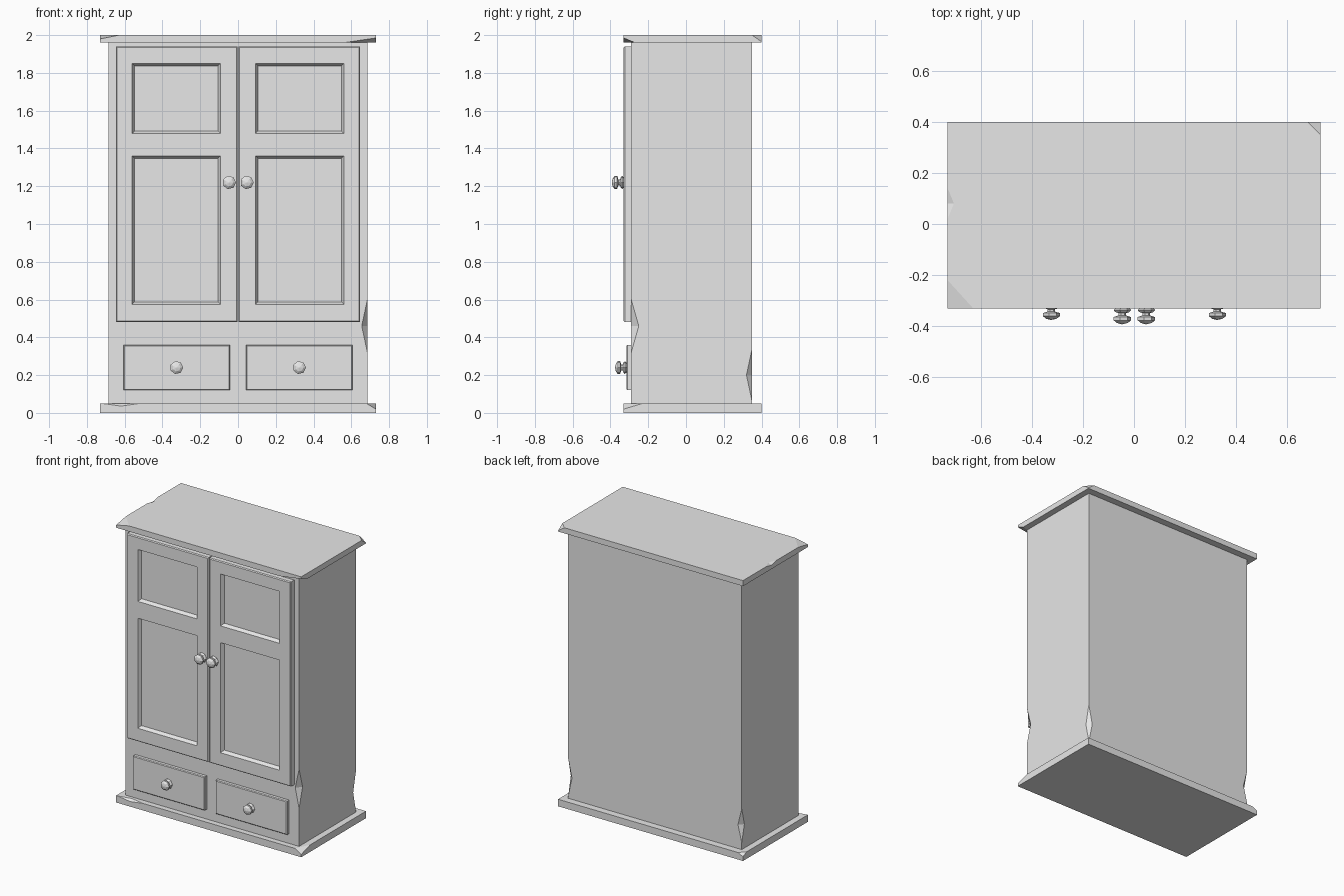
import bpy, bmesh, math
from mathutils import Vector, Matrix
from mathutils.geometry import normal

cube = bpy.data.objects.get("Cube")
if cube:
    bpy.data.objects.remove(cube, do_unlink=True)

GREY = (0.8, 0.8, 0.8, 1)
mat = bpy.data.materials.new("plain grey")
mat.use_nodes = True
mat.diffuse_color = GREY
mat.node_tree.nodes["Principled BSDF"].inputs["Base Color"].default_value = GREY


def finish(bm, name):
    bmesh.ops.recalc_face_normals(bm, faces=bm.faces)
    mesh = bpy.data.meshes.new(name)
    bm.to_mesh(mesh)
    bm.free()
    mesh.materials.append(mat)
    obj = bpy.data.objects.new(name, mesh)
    bpy.context.collection.objects.link(obj)
    return obj


def box(lo, hi):
    lo, hi = Vector(lo), Vector(hi)
    bm = bmesh.new()
    m = Matrix.Translation((lo + hi) / 2) @ Matrix.Diagonal((*(hi - lo), 1))
    bmesh.ops.create_cube(bm, size=1, matrix=m)
    return bm


def cut(bm, point, direction, clear=False):
    geom = bm.verts[:] + bm.edges[:] + bm.faces[:]
    bmesh.ops.bisect_plane(bm, geom=geom, plane_co=point, plane_no=direction,
                           clear_outer=clear)
    if clear:
        bmesh.ops.holes_fill(bm, edges=[e for e in bm.edges if e.is_boundary])


def chip(bm, corner, dx, dy, dz):
    # Slice a corner off, by its length along each edge
    c = Vector(corner)
    pts = [c + Vector(d) for d in ((dx, 0, 0), (0, dy, 0), (0, 0, dz))]
    n = normal(pts)
    if n.dot(c - pts[0]) < 0:
        n = -n
    cut(bm, pts[0], n, True)


def notch(obj, centre, size):
    # Carve a pointed dent out of an edge
    bm = bmesh.new()
    for axis in range(3):
        for s in (-1, 1):
            p = Vector(centre)
            p[axis] += s * size[axis]
            bm.verts.new(p)
    bmesh.ops.convex_hull(bm, input=bm.verts)
    cutter = finish(bm, "dent_cutter")
    cutter.hide_render = True
    mod = obj.modifiers.new("dent", "BOOLEAN")
    mod.operation, mod.solver, mod.object = "DIFFERENCE", "EXACT", cutter
    bpy.context.view_layer.objects.active = obj
    bpy.ops.object.modifier_apply(modifier=mod.name)
    bpy.data.objects.remove(cutter, do_unlink=True)


def bevel_front(bm, width):
    y = min(v.co.y for v in bm.verts)
    edges = [e for e in bm.edges if all(v.co.y < y + 1e-4 for v in e.verts)]
    bmesh.ops.bevel(bm, geom=edges, offset=width, segments=1, affect="EDGES")


def knob(name, x, y, z, r, length):
    # Lathed profile: foot, neck, head and blunt point
    profile = [(0.8, 0), (1, 0.12), (0.8, 0.24), (0.45, 0.3), (0.45, 0.45),
               (1, 0.55), (1, 0.75), (0.6, 0.92), (0, 1)]
    bm = bmesh.new()
    verts = [bm.verts.new((x + a * r, y - b * length, z)) for a, b in profile]
    edges = [bm.edges.new(p) for p in zip(verts, verts[1:])]
    bmesh.ops.spin(bm, geom=verts + edges, cent=(x, y, z), axis=(0, 1, 0),
                   angle=math.tau, steps=7, use_duplicate=False)
    bmesh.ops.remove_doubles(bm, verts=bm.verts, dist=1e-4)
    bmesh.ops.holes_fill(bm, edges=[e for e in bm.edges if e.is_boundary])
    finish(bm, name)


# Carcass with worn edges
body = finish(box((-.685, -.29, .05), (.685, .35, 1.96)), "cabinet_body")
notch(body, (.685, -.29, .46), (.03, .04, .14))
notch(body, (.685, .35, .2), (.03, .03, .14))
notch(body, (-.685, .35, .22), (.03, .03, .12))

# Top board with broken corners
bm = box((-.73, -.33, 1.96), (.73, .4, 2))
chip(bm, (-.73, -.33, 2), .1, .11, -.02)
chip(bm, (.73, -.33, 1.96), -.17, .06, .025)
chip(bm, (.73, .4, 2), -.05, -.05, -.035)
top = finish(bm, "top_board")
notch(top, (-.73, .08, 2), (.025, .06, .012))

# Base board
bm = box((-.73, -.33, 0), (.73, .4, .05))
chip(bm, (.73, -.33, .05), -.05, .1, -.03)
chip(bm, (-.73, .4, .05), .04, -.04, -.02)
base = finish(bm, "base_board")
notch(base, (-.62, -.33, .05), (.1, .02, .014))

for side, s in (("right", -1), ("left", 1)):
    # Door with two sunken panels
    x0, x1 = sorted((s * .003, s * .647))
    bm = box((x0, -.33, .48), (x1, -.288, 1.94))
    bevel_front(bm, .006)
    px = sorted((s * .093, s * .56))
    for x in px:
        cut(bm, (x, 0, 0), (1, 0, 0))
    for z in (.575, 1.36, 1.48, 1.85):
        cut(bm, (0, 0, z), (0, 0, 1))
    panels = []
    for f in bm.faces:
        c = f.calc_center_median()
        if f.normal.y < -.9 and px[0] < c.x < px[1] and (
                .575 < c.z < 1.36 or 1.48 < c.z < 1.85):
            panels.append(f)
    bmesh.ops.inset_individual(bm, faces=panels, thickness=.013, depth=-.025,
                               use_even_offset=True)
    finish(bm, side + "_door")
    knob(side + "_door_knob", s * .047, -.33, 1.22, .036, .063)

    # Drawer front
    x0, x1 = sorted((s * .043, s * .607))
    bm = box((x0, -.316, .12), (x1, -.288, .36))
    bevel_front(bm, .005)
    finish(bm, side + "_drawer")
    knob(side + "_drawer_knob", s * .325, -.316, .24, .035, .06)
